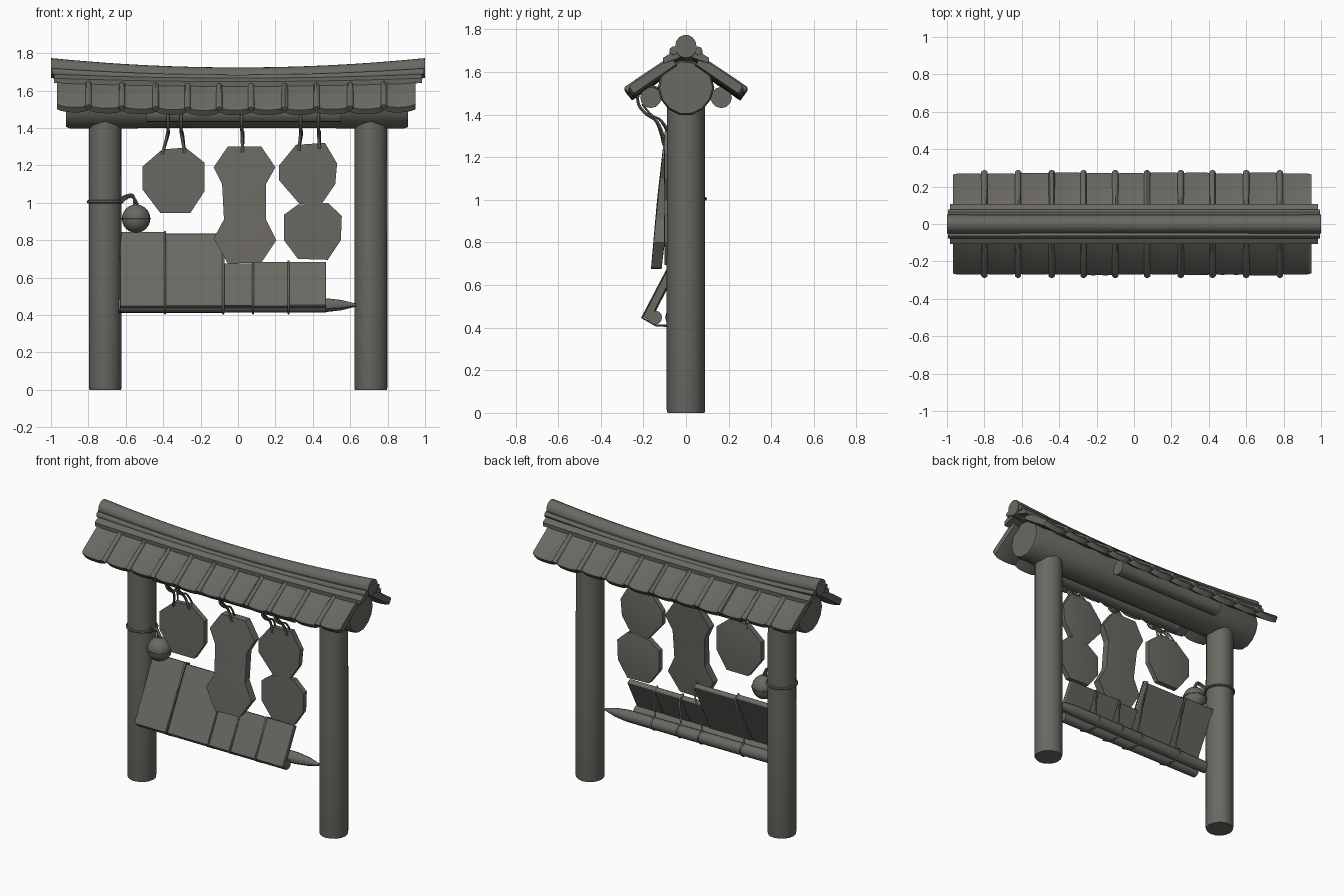
import bpy, bmesh, math, random
from mathutils import Vector

if "Cube" in bpy.data.objects:
    bpy.data.objects.remove(bpy.data.objects["Cube"])

random.seed(4)
wood = bpy.data.materials.new("weathered_grey_wood")
wood.diffuse_color = (0.145, 0.138, 0.122, 1)
wood.use_nodes = True
wood.node_tree.nodes["Principled BSDF"].inputs["Base Color"].default_value = wood.diffuse_color


def finish(obj, angle=35, bevel=0):
    obj.data.materials.clear()
    obj.data.materials.append(wood)
    if bevel:
        m = obj.modifiers.new("bevel", 'BEVEL')
        m.width, m.segments = bevel, 2
    bpy.ops.object.select_all(action='DESELECT')
    obj.select_set(True)
    bpy.context.view_layer.objects.active = obj
    bpy.ops.object.shade_smooth_by_angle(angle=math.radians(angle))
    return obj


def build(name, verts, faces, **kw):
    me = bpy.data.meshes.new(name)
    me.from_pydata([tuple(v) for v in verts], [], faces)
    bm = bmesh.new()
    bm.from_mesh(me)
    bmesh.ops.recalc_face_normals(bm, faces=bm.faces)
    bm.to_mesh(me)
    bm.free()
    obj = bpy.data.objects.new(name, me)
    bpy.context.collection.objects.link(obj)
    return finish(obj, **kw)


def loft(name, rings, **kw):
    """Join equal rings of points and cap both ends."""
    n = len(rings[0])
    verts = [p for r in rings for p in r]
    faces = [(k * n + i, k * n + (i + 1) % n, (k + 1) * n + (i + 1) % n, (k + 1) * n + i)
             for k in range(len(rings) - 1) for i in range(n)]
    faces += [tuple(range(n)), tuple(range(len(verts) - n, len(verts)))]
    return build(name, verts, faces, **kw)


def log(name, a, b, stations, sides=16, rough=0.02, lift=0, squash=1):
    """Slightly uneven log from a to b; stations are (position, radius)."""
    a, b = Vector(a), Vector(b)
    d = (b - a).normalized()
    u = Vector((0, 1, 0))
    u = (u - d * u.dot(d)).normalized() if abs(d.y) < 0.9 else Vector((1, 0, 0))
    w = d.cross(u)
    jit = [1 + random.uniform(-rough, rough) for _ in range(sides)]
    rings = []
    for t, r in stations:
        c = a.lerp(b, t)
        c.z += lift * c.x * c.x
        rings.append([c + r * jit[i] * (u * math.cos(2 * math.pi * i / sides)
                      + w * squash * math.sin(2 * math.pi * i / sides)) for i in range(sides)])
    return loft(name, rings)


def rope(name, pts, r=0.008, cyclic=False):
    cu = bpy.data.curves.new(name, 'CURVE')
    cu.dimensions, cu.bevel_depth, cu.bevel_resolution = '3D', r, 1
    sp = cu.splines.new('POLY' if cyclic else 'NURBS')
    sp.points.add(len(pts) - 1)
    for p, c in zip(sp.points, pts):
        p.co = (*c, 1)
    sp.use_cyclic_u = cyclic
    if not cyclic:
        sp.use_endpoint_u, sp.order_u, sp.resolution_u = True, 3, 5
    obj = bpy.data.objects.new(name, cu)
    bpy.context.collection.objects.link(obj)
    bpy.ops.object.select_all(action='DESELECT')
    obj.select_set(True)
    bpy.context.view_layer.objects.active = obj
    bpy.ops.object.convert(target='MESH')
    finish(bpy.context.object, angle=60)


# Posts
for side, x in (("left", -0.71), ("right", 0.71)):
    log(side + "_post", (x, 0, 0), (x, 0, 1.45),
        [(0, 0.086), (0.01, 0.089), (0.5, 0.089), (1, 0.088)])

# Main beam and the two eave poles
log("main_beam", (-0.92, 0, 1.525), (0.91, 0, 1.525),
    [(0, 0.122), (0.012, 0.13), (0.5, 0.128), (0.988, 0.13), (1, 0.122)], sides=14, rough=0.025)
for side, s, xa, xb in (("front", -1, -0.49, 0.55), ("back", 1, -0.54, 0.27)):
    log(side + "_eave_pole", (xa, s * 0.165, 1.48), (xb, s * 0.165, 1.48),
        [(0, 0.05), (1, 0.05)], sides=12)

# Ridge log, ridge boards and edge rolls, all sagging to the middle
steps = [i / 20 for i in range(21)]
log("ridge_log", (-1, 0, 1.67), (1, 0, 1.67), [(t, 0.05) for t in steps],
    sides=14, lift=0.05, squash=1.1)
for side, s in (("front", -1), ("back", 1)):
    log(side + "_ridge_roll", (-0.995, s * 0.058, 1.665), (0.995, s * 0.058, 1.665),
        [(t, 0.02) for t in steps], sides=10, lift=0.035)
    prof = [(0.0, 1.695), (0.06, 1.678), (0.108, 1.648), (0.106, 1.622), (0.0, 1.66)]
    loft(side + "_ridge_board",
         [[(-0.985 + 1.97 * t, s * y, z + 0.018 * (2 * t - 1) ** 2) for y, z in prof] for t in steps])

# Roof tiles and the ribs over their seams
seams = [-0.97, -0.80, -0.62, -0.44, -0.27, -0.10, 0.07, 0.25, 0.42, 0.60, 0.78, 0.95]


def slope(x, f, s, up):
    """Point on the roof: f runs down the slope, up along its normal."""
    return (x, s * (0.07 + 0.212 * f + 0.585 * up),
            1.652 - 0.145 * f + 0.81 * up + 0.02 * x * x)


for side, s in (("front", -1), ("back", 1)):
    for i in range(11):
        a, b = seams[i] + 0.002, seams[i + 1] - 0.002
        drop = random.uniform(-0.015, 0.015)
        rings = []
        for k in range(9):
            t = k / 8
            bow = 1 - (2 * t - 1) ** 4
            x, end = a + (b - a) * t, 0.95 + 0.05 * bow + drop
            h = -0.008 * (1 - (2 * t - 1) ** 2)
            rings.append([slope(x, 0, s, h), slope(x, end - 0.05, s, h), slope(x, end, s, h - 0.008),
                          slope(x, end, s, h - 0.042), slope(x, 0, s, h - 0.042)])
        loft(f"{side}_roof_tile_{i + 1}", rings)
    for i, x in enumerate(seams[1:-1]):
        log(f"{side}_tile_rib_{i + 1}", slope(x, 0.05, s, -0.006), slope(x, 1.01, s, -0.006),
            [(0, 0.016), (0.97, 0.018), (1, 0.014)], sides=10)


# Hanging plaques: faceted plates, with a shallow pyramid on the back
def plaque(name, outline, front=-0.1, tilt=0.0, thick=0.035, bulge=0.02):
    n = len(outline)
    cx, cz = sum(p[0] for p in outline) / n, sum(p[1] for p in outline) / n

    def at(x, z, off):
        return (x, front - tilt * (1.3 - z) + off, z)
    verts = [at(x, z, 0) for x, z in outline] + [at(x, z, thick) for x, z in outline]
    verts += [at(cx, cz, -0.004), at(cx, cz, thick + bulge)]
    faces = []
    for i in range(n):
        j = (i + 1) % n
        faces += [(i, j, n + j, n + i), (i, j, 2 * n), (n + i, n + j, 2 * n + 1)]
    build(name, verts, faces, angle=8)


plaque("left_plaque", [(-0.405, 1.285), (-0.28, 1.295), (-0.18, 1.215), (-0.18, 1.06),
                       (-0.255, 0.945), (-0.415, 0.945), (-0.51, 1.07), (-0.51, 1.195)])
plaque("middle_plaque", [(-0.055, 1.3), (0.125, 1.3), (0.2, 1.19), (0.15, 1.1), (0.15, 0.91),
                         (0.205, 0.8), (0.125, 0.68), (-0.055, 0.675), (-0.13, 0.81),
                         (-0.075, 0.91), (-0.085, 1.1), (-0.13, 1.19)],
       front=-0.102, tilt=0.1, thick=0.05, bulge=0.005)
plaque("right_upper_plaque", [(0.31, 1.31), (0.465, 1.32), (0.53, 1.21), (0.52, 1.1),
                              (0.45, 0.997), (0.33, 0.992), (0.22, 1.12), (0.22, 1.2)])
plaque("right_lower_plaque", [(0.32, 0.99), (0.48, 1.0), (0.555, 0.93), (0.55, 0.8),
                              (0.48, 0.695), (0.32, 0.7), (0.245, 0.8), (0.245, 0.935)])

# Hanging ropes, looped over the front eave pole
for i, (x, xe, z) in enumerate(((-0.375, -0.405, 1.26), (-0.305, -0.285, 1.27), (0.02, 0.025, 1.27),
                                (0.335, 0.325, 1.28), (0.43, 0.435, 1.29))):
    rope(f"hanging_rope_{i + 1}", [(x, -0.12, 1.52), (x, -0.21, 1.55), (x, -0.235, 1.46),
                                   (x, -0.19, 1.40), (x, -0.125, 1.37), (xe, -0.105, z)])
    rope(f"rope_tail_{i + 1}", [(x, -0.205, 1.45), (x, -0.165, 1.39), (x + 0.012, -0.11, 1.38),
                                (xe, -0.062, z)], r=0.006)


# Leaning sign planks
def lean(x, z, depth):
    return (x, -0.2 + 0.52 * (z - 0.45) + 0.886 * depth, z - 0.463 * depth)


for i, (a, b, top, d) in enumerate(((-0.63, -0.392, 0.845, 0), (-0.388, -0.08, 0.838, 0.004),
                                    (-0.078, 0.078, 0.675, -0.004), (0.082, 0.268, 0.685, 0),
                                    (0.272, 0.47, 0.685, -0.002))):
    loft(f"sign_plank_{i + 1}", [[lean(x, z, q) for z, q in
         ((0.45, d), (top, d), (top, d + 0.035), (0.45, d + 0.035))] for x in (a, b)], bevel=0.004)

# Half-round batten under the planks
log("plank_batten", (-0.63, -0.145, 0.447), (0.47, -0.145, 0.447),
    [(0, 0.033), (1, 0.033)], sides=12)

# Pointed stake behind, spanning the posts, with lashings
log("pointed_stake", (-0.64, -0.06, 0.45), (0.63, -0.045, 0.453),
    [(0, 0.038), (0.5, 0.039), (0.87, 0.037), (0.94, 0.027), (1, 0.008)], sides=12)
for i, (x, top) in enumerate(((-0.39, 0.843), (-0.079, 0.843), (0.08, 0.685), (0.27, 0.685))):
    rope(f"lashing_{i + 1}", [lean(x, 0.445, -0.004), lean(x, top, -0.004), lean(x, top, 0.04),
                              (x, -0.06, 0.495), (x, -0.015, 0.475), (x, -0.01, 0.44),
                              (x, -0.05, 0.408), (x, -0.14, 0.41)], r=0.006, cyclic=True)

# Ball tied to the left post
bpy.ops.mesh.primitive_uv_sphere_add(segments=20, ring_count=12, radius=0.076,
                                     location=(-0.545, -0.05, 0.915))
ball = bpy.context.object
ball.name = "hanging_ball"
finish(ball)
bpy.ops.mesh.primitive_torus_add(major_radius=0.075, minor_radius=0.005, major_segments=24,
                                 minor_segments=6, location=(-0.545, -0.05, 0.915))
bpy.context.object.name = "ball_band"
finish(bpy.context.object)
bpy.ops.mesh.primitive_torus_add(major_radius=0.09, minor_radius=0.009, major_segments=28,
                                 minor_segments=8, location=(-0.71, 0, 1.005))
bpy.context.object.name = "post_rope_ring"
finish(bpy.context.object)
for i, dz in enumerate((0, 0.02)):
    rope(f"ball_rope_{i + 1}", [(-0.63, -0.04, 1.0 + dz), (-0.59, -0.05, 1.035 + dz / 2),
                                (-0.55, -0.05, 1.03 + dz / 2), (-0.535 - dz, -0.05, 0.98)])
